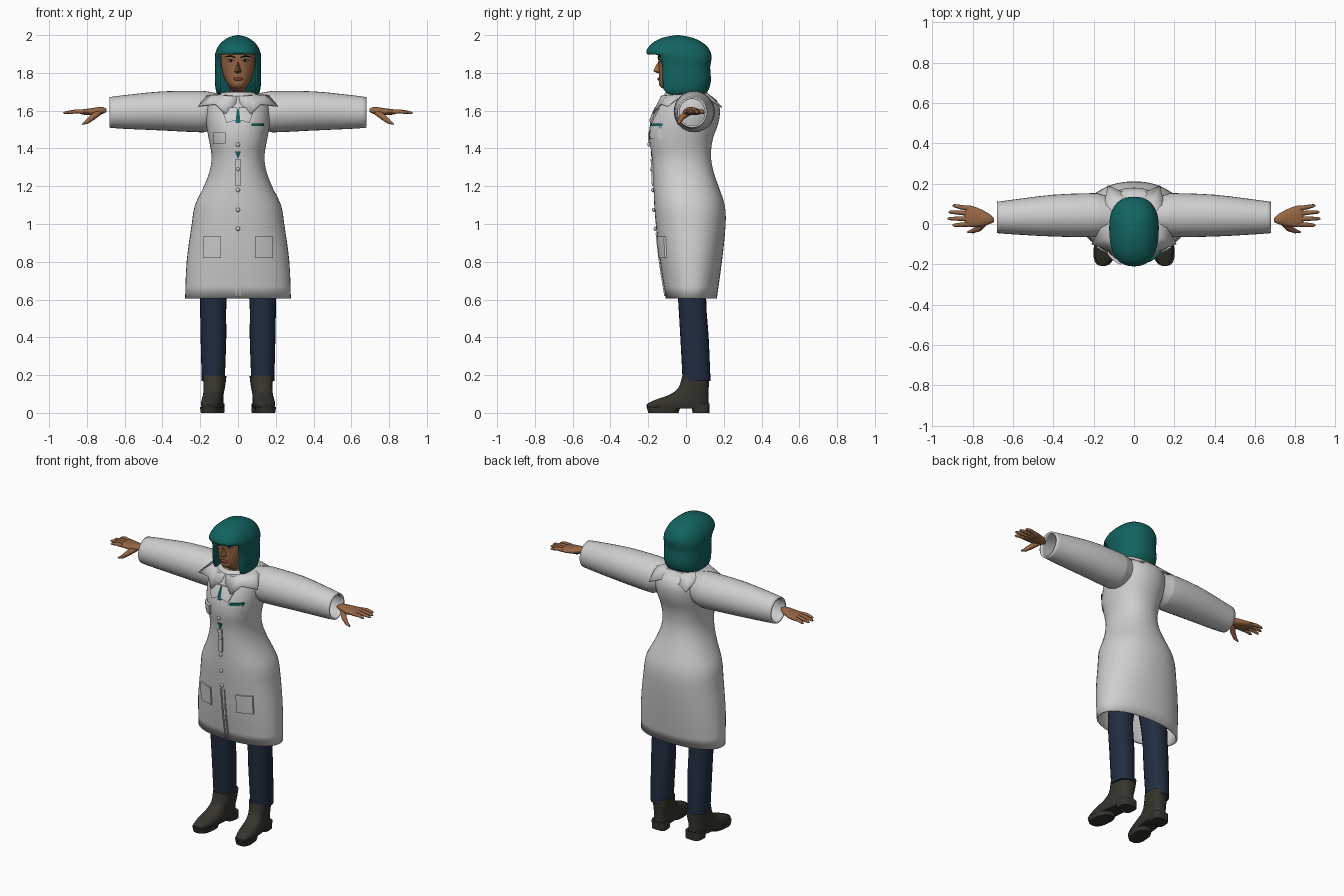
import bpy, bmesh, math
from mathutils import Vector

if "Cube" in bpy.data.objects:
    bpy.data.objects.remove(bpy.data.objects["Cube"])


def material(name, r, g, b):
    m = bpy.data.materials.new(name)
    m.diffuse_color = (r, g, b, 1)
    m.use_nodes = True
    m.node_tree.nodes["Principled BSDF"].inputs["Base Color"].default_value = m.diffuse_color
    return m


WHITE = material("coat white", 0.62, 0.62, 0.62)
TEAL = material("teal", 0.006, 0.125, 0.115)
SKIN = material("skin", 0.31, 0.135, 0.06)
NAVY = material("navy denim", 0.015, 0.026, 0.052)
LEATHER = material("dark leather", 0.036, 0.034, 0.025)
LIP = material("lip", 0.2, 0.06, 0.04)
EYE = material("eye white", 0.6, 0.6, 0.58)
DARK = material("dark brown", 0.012, 0.008, 0.006)


def add(name, verts, faces, mat, mirror=False, thick=0, angle=40):
    mesh = bpy.data.meshes.new(name)
    mesh.from_pydata([tuple(v) for v in verts], [], faces)
    bm = bmesh.new()
    bm.from_mesh(mesh)
    bmesh.ops.recalc_face_normals(bm, faces=bm.faces[:])
    bm.to_mesh(mesh)
    bm.free()
    ob = bpy.data.objects.new(name, mesh)
    bpy.context.collection.objects.link(ob)
    if mat:
        mesh.materials.append(mat)
    bpy.ops.object.select_all(action='DESELECT')
    bpy.context.view_layer.objects.active = ob
    ob.select_set(True)
    bpy.ops.object.shade_smooth_by_angle(angle=math.radians(angle))
    if thick:
        s = ob.modifiers.new("thickness", 'SOLIDIFY')
        s.thickness, s.offset = thick, -1
    if mirror:
        ob.modifiers.new("mirror", 'MIRROR')
    return ob


def skin_rings(name, rings, mat, caps=True, **kw):
    n = len(rings[0])
    verts = [v for r in rings for v in r]
    faces = [(i * n + j, i * n + (j + 1) % n, (i + 1) * n + (j + 1) % n, (i + 1) * n + j)
             for i in range(len(rings) - 1) for j in range(n)]
    if caps:
        faces += [tuple(range(n)), tuple(range(len(verts) - n, len(verts)))]
    return add(name, verts, faces, mat, **kw)


def sample(table, t):
    """Smooth interpolation of the rows of a section table."""
    k = 0
    while k < len(table) - 2 and t > table[k + 1][0]:
        k += 1
    p, q = table[k], table[k + 1]
    o, r = table[max(k - 1, 0)], table[min(k + 2, len(table) - 1)]
    h = q[0] - p[0]
    u = (t - p[0]) / h
    out = []
    for c in range(1, len(p)):
        m0 = (q[c] - o[c]) / (q[0] - o[0]) * h
        m1 = (r[c] - p[c]) / (r[0] - p[0]) * h
        out.append((2*u**3 - 3*u**2 + 1) * p[c] + (u**3 - 2*u**2 + u) * m0
                   + (3*u**2 - 2*u**3) * q[c] + (u**3 - u**2) * m1)
    return out


def power(v, e):
    return math.copysign(abs(v) ** e, v)


def loft(name, table, mat, axis='z', p=2.2, n=32, sub=3, shear=0, **kw):
    """Rows: position, then low and high limits in the two other directions."""
    rings = []
    ts = [a[0] + (b[0] - a[0]) * i / sub for a, b in zip(table, table[1:]) for i in range(sub)]
    for t in ts + [table[-1][0]]:
        a0, a1, b0, b1 = sample(table, t)
        ring = []
        for j in range(n):
            w = 2 * math.pi * j / n
            a = (a0 + a1) / 2 + (a1 - a0) / 2 * power(math.cos(w), 2 / p)
            b = (b0 + b1) / 2 + (b1 - b0) / 2 * power(math.sin(w), 2 / p)
            ring.append((a - shear * b, b, t) if axis == 'z' else (t, a, b))
        rings.append(ring)
    return skin_rings(name, rings, mat, **kw)


def wide(rows):
    return [(z, -x, x, y0, y1) for z, x, y0, y1 in rows]


def tube(name, pts, radii, mat, n=10, **kw):
    pts = [Vector(p) for p in pts]
    rings = []
    for i, (c, r) in enumerate(zip(pts, radii)):
        q = (pts[min(i + 1, len(pts) - 1)] - pts[max(i - 1, 0)]).to_track_quat('Z', 'Y')
        rings.append([c + q @ Vector((r * math.cos(2*math.pi*j/n), r * math.sin(2*math.pi*j/n), 0))
                      for j in range(n)])
    return skin_rings(name, rings, mat, **kw)


def blob(name, loc, size, mat, **kw):
    bm = bmesh.new()
    bmesh.ops.create_uvsphere(bm, u_segments=16, v_segments=8, radius=1)
    verts = [[loc[k] + size[k] * v.co[k] for k in range(3)] for v in bm.verts]
    faces = [tuple(v.index for v in f.verts) for f in bm.faces]
    bm.free()
    return add(name, verts, faces, mat, **kw)


# coat body, open at the hem
COAT = wide([(.605, .28, -.107, .163), (.8, .272, -.138, .19), (1.0, .245, -.16, .21),
             (1.1, .228, -.168, .205), (1.2, .18, -.172, .172), (1.28, .15, -.175, .145),
             (1.36, .14, -.18, .132), (1.45, .155, -.195, .142), (1.53, .168, -.19, .17),
             (1.6, .172, -.165, .18), (1.65, .163, -.138, .165), (1.68, .125, -.12, .13),
             (1.7, .075, -.105, .09)])
loft("coat_body", COAT, WHITE, n=48, caps=False, thick=.01)


def front(x, z):
    a0, a1, b0, b1 = sample(COAT, z)
    return (b0 + b1) / 2 - (b1 - b0) / 2 * max(0, 1 - abs(x / a1) ** 2.2) ** (1 / 2.2)


def plate(name, corners, off, mat, mirror=False, n=6):
    """Patch following the coat front; corners (x, z): low left, low right, top right, top left."""
    a, b, c, d = corners
    rings = []
    for i in range(n):
        v = i / (n - 1)
        row = []
        for j in range(n):
            u = j / (n - 1)
            x, z = [(1-v) * ((1-u) * a[k] + u * b[k]) + v * ((1-u) * d[k] + u * c[k]) for k in (0, 1)]
            row.append((x, front(x, z), z))
        rings.append([(x, y - off, z) for x, y, z in row] + [(x, y + .004, z) for x, y, z in row[::-1]])
    skin_rings(name, rings, mat, mirror=mirror)


def rect(x0, x1, z0, z1):
    return [(x0, z0), (x1, z0), (x1, z1), (x0, z1)]


# pockets, placket, lapels and small front details
plate("hip_pocket", rect(.09, .185, .82, .935), .01, WHITE, True)
plate("chest_pocket_raised", rect(-.132, -.065, 1.425, 1.485), .018, WHITE)
plate("chest_pocket_flat", rect(.06, .13, 1.45, 1.522), .006, WHITE)
plate("pocket_trim", rect(.072, .137, 1.518, 1.532), .012, TEAL)
plate("placket_upper", rect(-.014, .014, 1.2, 1.345), .009, WHITE)
plate("placket_lower", rect(.007, .014, .62, .95), .006, WHITE, True)
plate("shirt_gap", rect(-.012, .012, 1.535, 1.61), .003, TEAL)
plate("waist_gap", [(-.003, 1.35), (.003, 1.35), (.016, 1.385), (-.016, 1.385)], .004, TEAL)
plate("lapel", [(.012, 1.55), (.06, 1.535), (.088, 1.61), (.004, 1.62)], .009, WHITE, True)
for z in (1.18, 1.075, .975, 1.29, 1.42):
    blob("button", (0, front(0, z) - .006, z), (.011, .008, .011), WHITE)

# pointed spread collar around the neck
outer = [(0, .15, 1.65), (.07, .165, 1.64), (.13, .192, 1.62), (.15, .09, 1.68), (.165, -.02, 1.68),
         (.212, -.1, 1.625), (.12, -.135, 1.635), (.07, -.178, 1.585), (.012, -.15, 1.635)]
inner = []
for i in range(9):
    w = math.pi * i / 8
    inner.append((.1 * math.sin(w), -.01 + .1 * math.cos(w), 1.7 - .02 * i / 8))
mid = [(a[0] * .6 + b[0] * .4, a[1] * .6 + b[1] * .4, max(a[2], b[2]) - .004) for a, b in zip(inner, outer)]
rows = inner + mid + outer
add("collar", rows, [(r * 9 + i, r * 9 + i + 1, r * 9 + i + 10, r * 9 + i + 9)
                     for r in range(2) for i in range(8)], WHITE, mirror=True, thick=.006)

# sleeves with a ridge at the shoulder seam
loft("sleeve", [(.1, -.05, .13, 1.51, 1.69), (.165, -.06, .148, 1.49, 1.702),
                (.185, -.065, .153, 1.485, 1.704), (.4, -.062, .145, 1.495, 1.702),
                (.62, -.05, .118, 1.505, 1.68), (.68, -.045, .11, 1.51, 1.672)],
     WHITE, axis='x', p=2, caps=False, mirror=True, thick=.01)

# hands
loft("palm", [(.695, .01, .03, 1.593, 1.61), (.72, -.002, .052, 1.582, 1.62),
              (.78, -.015, .082, 1.576, 1.612), (.825, -.012, .092, 1.58, 1.607),
              (.84, .0, .08, 1.587, 1.6)], SKIN, axis='x', n=20, mirror=True)
for name, y0, y1, tip in (("index_finger", -.002, -.006, .9), ("middle_finger", .025, .027, .925),
                          ("ring_finger", .052, .059, .92), ("little_finger", .077, .091, .9)):
    tube(name, [(.82, y0, 1.594), (.86, (y0 + y1) / 2, 1.596), (tip - .01, y1, 1.589), (tip, y1, 1.587)],
         (.012, .011, .008, .003), SKIN, mirror=True)
tube("thumb", [(.735, .015, 1.593), (.77, -.022, 1.565), (.8, -.036, 1.54), (.825, -.04, 1.528)],
     (.018, .016, .011, .004), SKIN, mirror=True)

# head and neck
loft("head", wide([(1.6, .046, -.06, .04), (1.69, .045, -.065, .04), (1.71, .04, -.105, .035),
                   (1.728, .048, -.138, .035), (1.76, .068, -.143, .04), (1.82, .086, -.144, .06),
                   (1.87, .091, -.147, .07), (1.92, .088, -.142, .06), (1.95, .06, -.1, .03)]), SKIN)
add("nose", [(0, -.143, 1.868), (0, -.174, 1.81), (.02, -.14, 1.805), (-.02, -.14, 1.805),
             (0, -.148, 1.796), (0, -.12, 1.83)],
    [(0, 1, 2), (0, 3, 1), (1, 4, 2), (1, 3, 4), (0, 2, 5), (0, 5, 3), (2, 4, 5), (3, 5, 4)],
    SKIN, angle=60)
blob("eye", (.038, -.137, 1.863), (.018, .006, .006), EYE, mirror=True)
blob("iris", (.038, -.141, 1.863), (.007, .004, .006), DARK, mirror=True)
tube("upper_lash", [(.018, -.144, 1.864), (.038, -.143, 1.871), (.058, -.132, 1.868)],
     (.002, .003, .002), DARK, n=6, mirror=True)
tube("eyebrow", [(.014, -.147, 1.882), (.042, -.143, 1.89), (.07, -.123, 1.884)],
     (.004, .005, .002), DARK, n=6, mirror=True)
blob("lips", (0, -.142, 1.768), (.026, .009, .009), LIP)

# bobbed hair with a projecting fringe; the face opening is cut out
hair = loft("hair", wide([(1.675, .09, -.11, .08), (1.695, .113, -.15, .11), (1.75, .122, -.163, .131),
                          (1.83, .121, -.166, .128), (1.875, .123, -.178, .135), (1.905, .12, -.21, .132),
                          (1.94, .105, -.196, .112), (1.965, .084, -.168, .08), (1.988, .05, -.118, .028),
                          (2.0, .008, -.055, -.035)]), TEAL, p=2.4, n=48)


def cutter(name, x, y0, y1, z0, z1):
    v = [(a, b, c) for a in (-x, x) for b in (y0, y1) for c in (z0, z1)]
    f = [(0, 1, 3, 2), (4, 6, 7, 5), (0, 4, 5, 1), (2, 3, 7, 6), (0, 2, 6, 4), (1, 5, 7, 3)]
    ob = add(name, v, f, TEAL)
    ob.hide_render = True
    ob.hide_set(True)
    m = hair.modifiers.new(name, 'BOOLEAN')
    m.operation, m.solver, m.object = 'DIFFERENCE', 'EXACT', ob


cutter("face_cutter", .093, -.3, -.04, 1.6, 1.897)
cutter("temple_cutter", .2, -.31, -.135, 1.835, 1.894)

# trousers
loft("trouser_leg", [(.17, .07, .192, -.018, .13), (.4, .062, .198, -.03, .12),
                     (.6, .06, .2, -.042, .107), (.85, .02, .19, -.06, .12)],
     NAVY, n=24, mirror=True)

# boots with separate soles and heel blocks
loft("boot", [(.022, .082, .182, -.2, .115), (.045, .076, .188, -.208, .12),
              (.07, .078, .187, -.16, .12), (.095, .08, .185, -.09, .118),
              (.13, .075, .185, -.042, .12), (.195, .067, .19, -.02, .124)],
     LEATHER, p=2.5, shear=.1, mirror=True)
loft("boot_sole", [(0, .083, .183, -.2, -.04), (.03, .078, .188, -.208, -.03)],
     LEATHER, p=2.6, sub=1, shear=.1, mirror=True)
loft("boot_heel", [(0, .082, .18, .035, .124), (.05, .08, .184, .025, .124)],
     LEATHER, p=3.5, sub=1, shear=.1, mirror=True)
